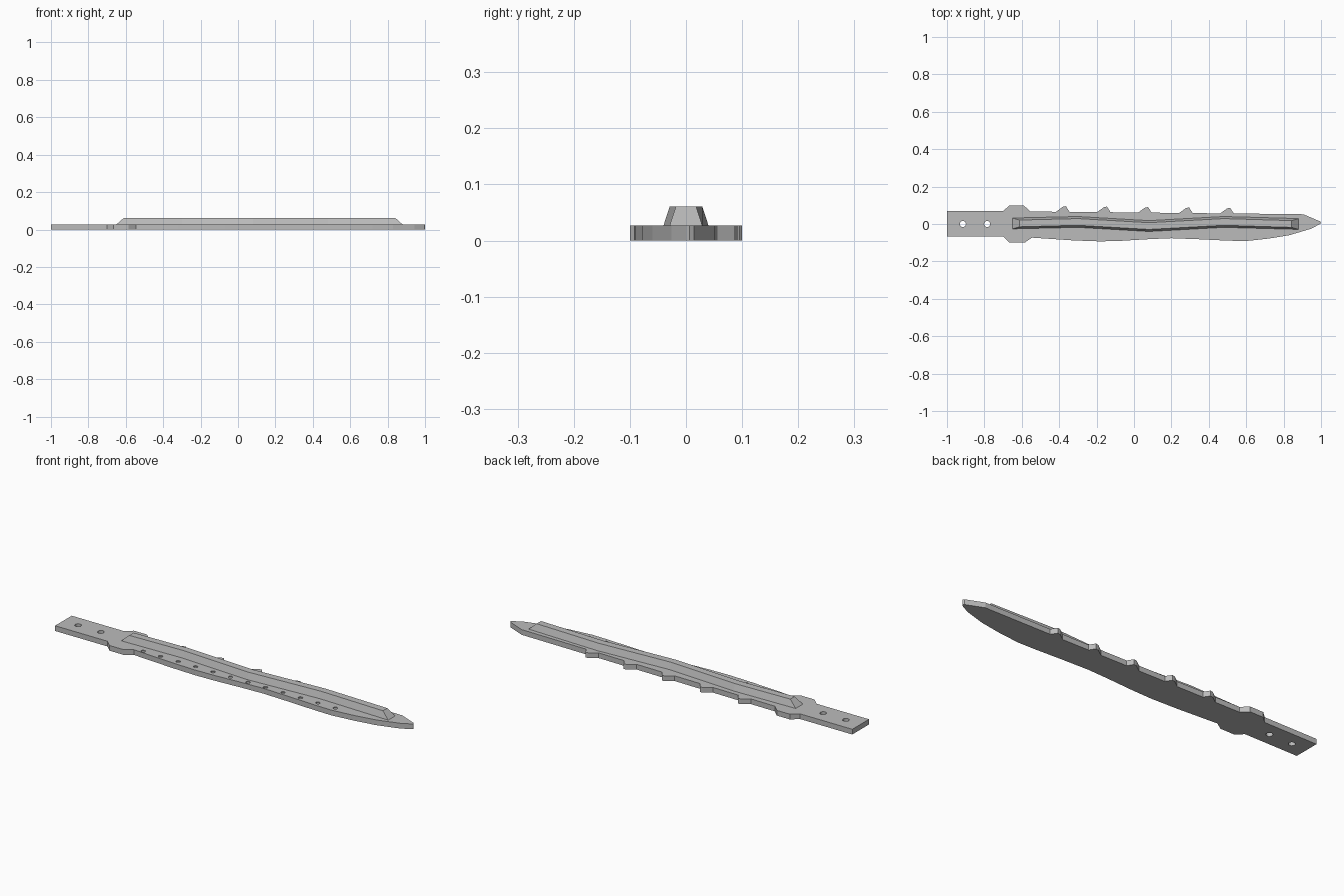
import bpy
import bmesh
from mathutils import Matrix

old = bpy.data.objects.get("Cube")
if old:
    bpy.data.objects.remove(old, do_unlink=True)

PLATE_TOP = 0.027
RIDGE_TOP = 0.061

# One flat steel grey
steel = bpy.data.materials.new("steel_grey")
steel.use_nodes = True
GREY = (0.5, 0.5, 0.5, 1)
steel.diffuse_color = GREY
steel.node_tree.nodes["Principled BSDF"].inputs["Base Color"].default_value = GREY


def finish(bm, name):
    bmesh.ops.recalc_face_normals(bm, faces=bm.faces)
    mesh = bpy.data.meshes.new(name)
    bm.to_mesh(mesh)
    bm.free()
    mesh.materials.append(steel)
    obj = bpy.data.objects.new(name, mesh)
    bpy.context.collection.objects.link(obj)
    return obj


def back_edge(x):
    """Height of the gently tapering back edge between guard and tip."""
    return 0.067 - 0.010 * (x + 0.55)


# Blade outline: tang, guard, toothed back edge, tip, wavy cutting edge
outline = [(-1, -0.067), (-1, 0.069), (-0.70, 0.069), (-0.665, 0.1),
           (-0.59, 0.1), (-0.555, 0.067)]
for i in range(5):
    x = -0.372 + 0.2195 * i
    base = back_edge(x)
    outline += [(x - 0.045, base), (x - 0.008, base + 0.027),
                (x + 0.008, base + 0.030), (x + 0.027, base)]
outline += [(0.905, 0.052), (0.995, 0.014), (1, 0.006), (0.995, 0),
            (0.945, -0.026), (0.83, -0.060), (0.72, -0.078), (0.6, -0.091),
            (0.5, -0.089), (0.36, -0.082), (0.2, -0.076), (0.08, -0.081),
            (-0.07, -0.090), (-0.18, -0.093), (-0.32, -0.088), (-0.545, -0.073),
            (-0.585, -0.1), (-0.665, -0.1), (-0.70, -0.067)]

bm = bmesh.new()
face = bm.faces.new([bm.verts.new((x, y, 0)) for x, y in outline])
extruded = bmesh.ops.extrude_face_region(bm, geom=[face])["geom"]
bmesh.ops.translate(bm, vec=(0, 0, PLATE_TOP),
                    verts=[v for v in extruded if isinstance(v, bmesh.types.BMVert)])
blade = finish(bm, "blade_plate")

# Cutter for two rivet holes through the tang and a row of shallow pits
bm = bmesh.new()


def add_pin(x, y, radius, bottom, sides):
    top = PLATE_TOP + 0.02
    bmesh.ops.create_cone(bm, cap_ends=True, segments=sides, radius1=radius,
                          radius2=radius, depth=top - bottom,
                          matrix=Matrix.Translation((x, y, (top + bottom) / 2)))


for x in (-0.915, -0.785):
    add_pin(x, 0, 0.016, -0.02, 20)
for i in range(12):
    add_pin(-0.5 + 0.1 * i, -0.061, 0.011, PLATE_TOP - 0.005, 12)
cutter = finish(bm, "hole_cutter")
cutter.hide_render = True
cutter.hide_viewport = True
cutter.display_type = 'WIRE'

cut = blade.modifiers.new("holes", 'BOOLEAN')
cut.operation = 'DIFFERENCE'
cut.solver = 'EXACT'
cut.object = cutter

# Wavy raised ridge with a trapezoid section and sloped ends
path = [(-0.65, 0.003), (-0.3, 0.011), (0.08, -0.011), (0.48, 0.011), (0.88, 0)]
bm = bmesh.new()
rings = []
for i, (x, y) in enumerate(path):
    inset = {0: 0.038, len(path) - 1: -0.038}.get(i, 0)
    section = [(x, y - 0.029, PLATE_TOP), (x + inset, y - 0.018, RIDGE_TOP),
               (x + inset, y + 0.018, RIDGE_TOP), (x, y + 0.029, PLATE_TOP)]
    rings.append([bm.verts.new(p) for p in section])
for a, b in zip(rings, rings[1:]):
    for k in range(3):
        bm.faces.new((a[k], b[k], b[k + 1], a[k + 1]))
    bm.faces.new((a[3], b[3], b[0], a[0]))
bm.faces.new(rings[0])
bm.faces.new(rings[-1])
finish(bm, "center_ridge")
